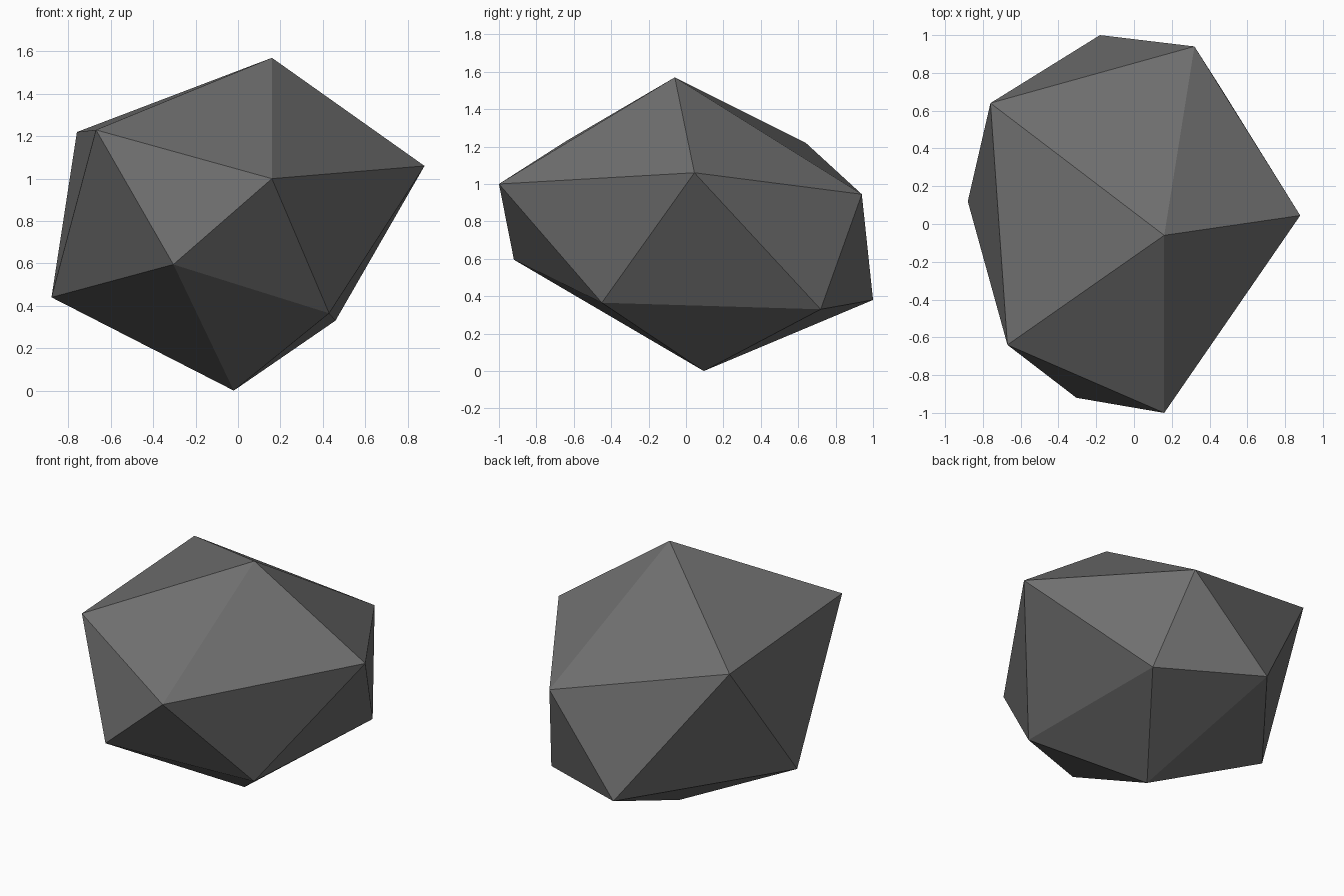
import bpy
import bmesh

# Remove the default cube
cube = bpy.data.objects.get("Cube")
if cube:
    bpy.data.objects.remove(cube, do_unlink=True)

# Stone colour
stone = bpy.data.materials.new("dark_grey_stone")
stone.use_nodes = True
grey = (0.16, 0.16, 0.16, 1.0)
stone.diffuse_color = grey
bsdf = stone.node_tree.nodes["Principled BSDF"]
bsdf.inputs["Base Color"].default_value = grey
bsdf.inputs["Roughness"].default_value = 0.9

# Irregular twenty-sided rock: a peak, two staggered rings of five corners, a foot
peak = (0.16, -0.06, 1.57)
upper_ring = [(0.16, -1.0, 1.0), (-0.67, -0.64, 1.23), (-0.76, 0.64, 1.22),
              (0.32, 0.94, 0.945), (0.88, 0.045, 1.06)]
lower_ring = [(-0.305, -0.92, 0.595), (-0.88, 0.12, 0.44), (-0.18, 1.0, 0.38),
              (0.46, 0.72, 0.33), (0.43, -0.45, 0.365)]
foot = (-0.02, 0.095, 0.0)

bm = bmesh.new()
top = bm.verts.new(peak)
bottom = bm.verts.new(foot)
upper = [bm.verts.new(p) for p in upper_ring]
lower = [bm.verts.new(p) for p in lower_ring]

# Cap fans and the zigzag band between the rings
for i in range(5):
    j = (i + 1) % 5
    bm.faces.new((top, upper[j], upper[i]))
    bm.faces.new((upper[i], upper[j], lower[i]))
    bm.faces.new((upper[j], lower[j], lower[i]))
    bm.faces.new((bottom, lower[i], lower[j]))

bmesh.ops.recalc_face_normals(bm, faces=bm.faces[:])
mesh = bpy.data.meshes.new("rock")
bm.to_mesh(mesh)
bm.free()
mesh.materials.append(stone)

rock = bpy.data.objects.new("rock", mesh)
bpy.context.collection.objects.link(rock)
